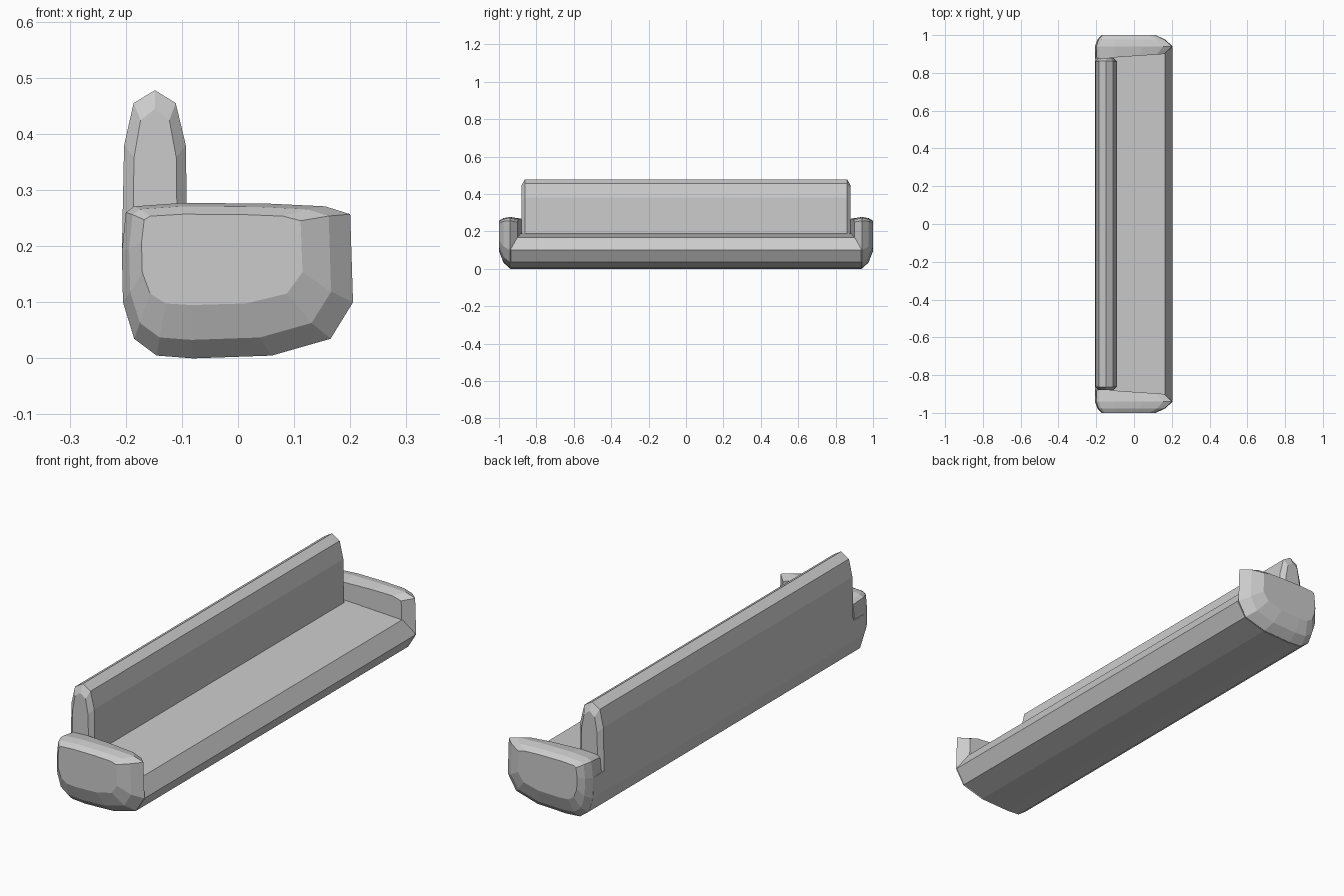
import bpy, bmesh

if "Cube" in bpy.data.objects:
    bpy.data.objects.remove(bpy.data.objects["Cube"])


def loft(name, sections, mirror=False):
    """Skin a list of closed sections (each a list of xyz points) and cap both ends."""
    bm = bmesh.new()
    rings = [[bm.verts.new(p) for p in s] for s in sections]
    n = len(rings[0])
    for a, b in zip(rings, rings[1:]):
        for i in range(n):
            j = (i + 1) % n
            bm.faces.new((a[i], a[j], b[j], b[i]))
    bm.faces.new(rings[0])
    bm.faces.new(rings[-1][::-1])
    bmesh.ops.recalc_face_normals(bm, faces=bm.faces)
    mesh = bpy.data.meshes.new(name)
    bm.to_mesh(mesh)
    bm.free()
    obj = bpy.data.objects.new(name, mesh)
    bpy.context.collection.objects.link(obj)
    if mirror:
        mod = obj.modifiers.new("Mirror", 'MIRROR')
        mod.use_axis = (False, True, False)
        mod.use_mirror_merge = False
    return obj


def fit(profile, y, x0, x1, z0, z1, slant=0.0):
    """Place an xz profile at y, stretched into the given bounds."""
    xs, zs = zip(*profile)
    out = []
    for x, z in profile:
        u = (x - min(xs)) / (max(xs) - min(xs))
        w = (z - min(zs)) / (max(zs) - min(zs))
        out.append((x0 + u * (x1 - x0), y + slant * u, z0 + w * (z1 - z0)))
    return out


def at(profile, y):
    return [(x, y, z) for x, z in profile]


# Rounded underside shared by the seat and the arms, front to back
under = [(.205, .10), (.165, .035), (.06, .005), (-.08, 0), (-.145, .005),
         (-.185, .035), (-.205, .10), (-.207, .19)]

# Seat body with sloping front lip
seat = under + [(-.09, .19), (.165, .168)]
loft("seat", [at(seat, -.935), at(seat, .935)])

# Backrest with a peaked top and slightly tapered ends
back = [(-.207, .19), (-.203, .38), (-.186, .455), (-.148, .478),
        (-.111, .455), (-.093, .38), (-.09, .185)]
loft("backrest", [fit(back, -.88, -.188, -.108, .185, .445),
                  at(back, -.862), at(back, .862),
                  fit(back, .88, -.188, -.108, .185, .445)])

# Arms: angled inner side, full section, then a domed outer end
arm = under + [(-.2, .26), (-.185, .271), (-.1, .277), (.05, .276),
               (.155, .271), (.2, .257)]
loft("arm", [fit(arm, .875, -.203, .165, .02, .268, slant=.025),
             at(arm, .94),
             fit(arm, .976, -.194, .166, .033, .271),
             fit(arm, 1.0, -.172, .115, .095, .257)], mirror=True)
